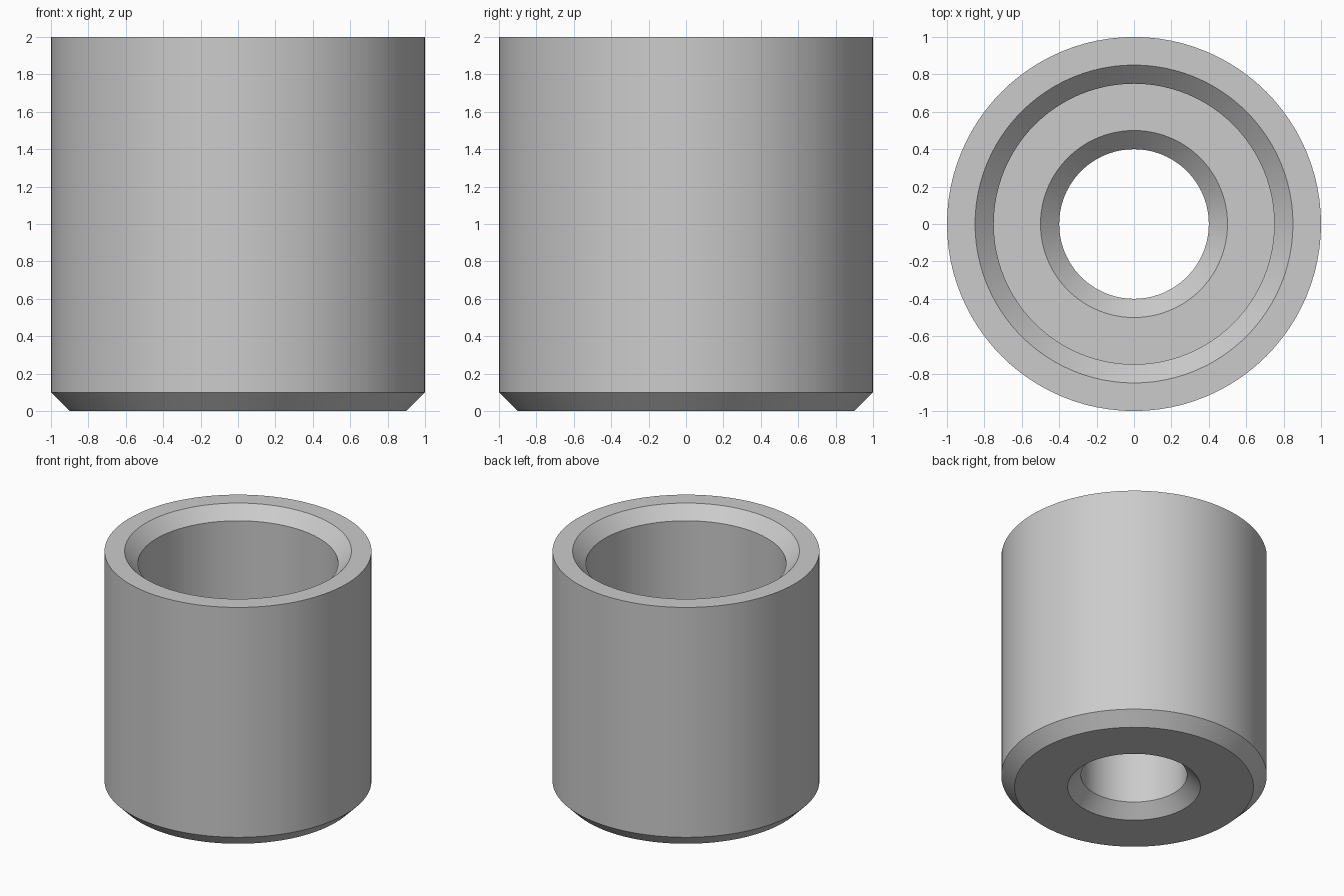
import bpy
import bmesh
import math

SEGMENTS = 96
HEIGHT = 2.0
FLOOR = 1.0      # height of the counterbore shoulder
CHAMFER = 0.1

cube = bpy.data.objects.get("Cube")
if cube:
    bpy.data.objects.remove(cube, do_unlink=True)

# Plain grey material
grey = bpy.data.materials.new("grey")
grey.use_nodes = True
colour = (0.6, 0.6, 0.6, 1.0)
grey.diffuse_color = colour
grey.node_tree.nodes["Principled BSDF"].inputs["Base Color"].default_value = colour

# Closed (radius, height) section: outer wall, rim, counterbore, shoulder, bore
outer, bore_wide, bore_narrow = 1.0, 0.75, 0.4
section = [
    (outer - CHAMFER, 0),
    (outer, CHAMFER),
    (outer, HEIGHT),
    (bore_wide + CHAMFER, HEIGHT),
    (bore_wide, HEIGHT - CHAMFER),
    (bore_wide, FLOOR),
    (bore_narrow + CHAMFER, FLOOR),
    (bore_narrow, FLOOR - CHAMFER),
    (bore_narrow, CHAMFER),
    (bore_narrow + CHAMFER, 0),
]

# Sleeve: the section revolved about the vertical axis
bm = bmesh.new()
verts = [bm.verts.new((r, 0, z)) for r, z in section]
edges = [bm.edges.new((v, verts[i - 1])) for i, v in enumerate(verts)]
bmesh.ops.spin(bm, geom=verts + edges, cent=(0, 0, 0), axis=(0, 0, 1),
               angle=math.tau, steps=SEGMENTS, use_merge=True)
bmesh.ops.remove_doubles(bm, verts=bm.verts, dist=1e-4)
bmesh.ops.recalc_face_normals(bm, faces=bm.faces)

mesh = bpy.data.meshes.new("bored_sleeve")
bm.to_mesh(mesh)
bm.free()
mesh.materials.append(grey)
sleeve = bpy.data.objects.new("bored_sleeve", mesh)
bpy.context.collection.objects.link(sleeve)

# Smooth walls with crisp chamfer edges
bpy.ops.object.select_all(action="DESELECT")
sleeve.select_set(True)
bpy.context.view_layer.objects.active = sleeve
bpy.ops.object.shade_smooth_by_angle(angle=math.radians(30))
